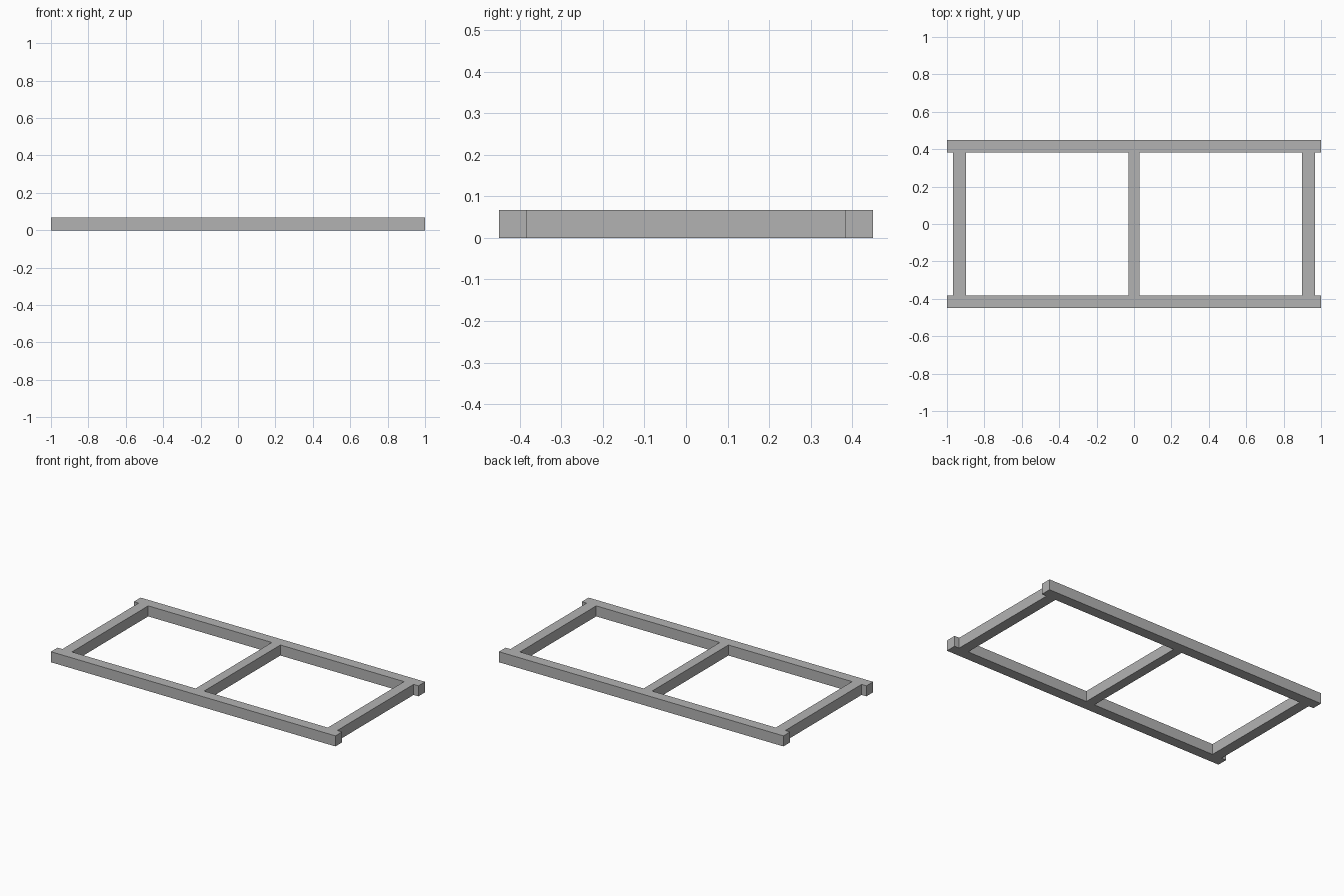
import bpy

if "Cube" in bpy.data.objects:
    bpy.data.objects.remove(bpy.data.objects["Cube"], do_unlink=True)

HEIGHT = 0.067
RAIL_WIDTH = 0.067
HALF_DEPTH = 0.45

grey = bpy.data.materials.new("plain grey")
grey.use_nodes = True
colour = (0.45, 0.45, 0.45, 1)
grey.diffuse_color = colour
grey.node_tree.nodes["Principled BSDF"].inputs["Base Color"].default_value = colour


def beam(name, x, y, width, depth):
    """Flat-faced beam resting on the ground."""
    bpy.ops.mesh.primitive_cube_add(size=1, location=(x, y, HEIGHT / 2))
    obj = bpy.context.object
    obj.name = name
    obj.scale = (width, depth, HEIGHT)
    bpy.ops.object.transform_apply(location=False, rotation=False, scale=True)
    obj.data.materials.append(grey)


# Long rails
for name, side in (("front_rail", -1), ("back_rail", 1)):
    beam(name, 0, side * (HALF_DEPTH - RAIL_WIDTH / 2), 2, RAIL_WIDTH)

# Crossbars fitted between the rails
span = 2 * (HALF_DEPTH - RAIL_WIDTH)
for name, x, width in (("right_crossbar", -0.933, 0.067),
                       ("middle_crossbar", 0, 0.06),
                       ("left_crossbar", 0.933, 0.067)):
    beam(name, x, 0, width, span)
